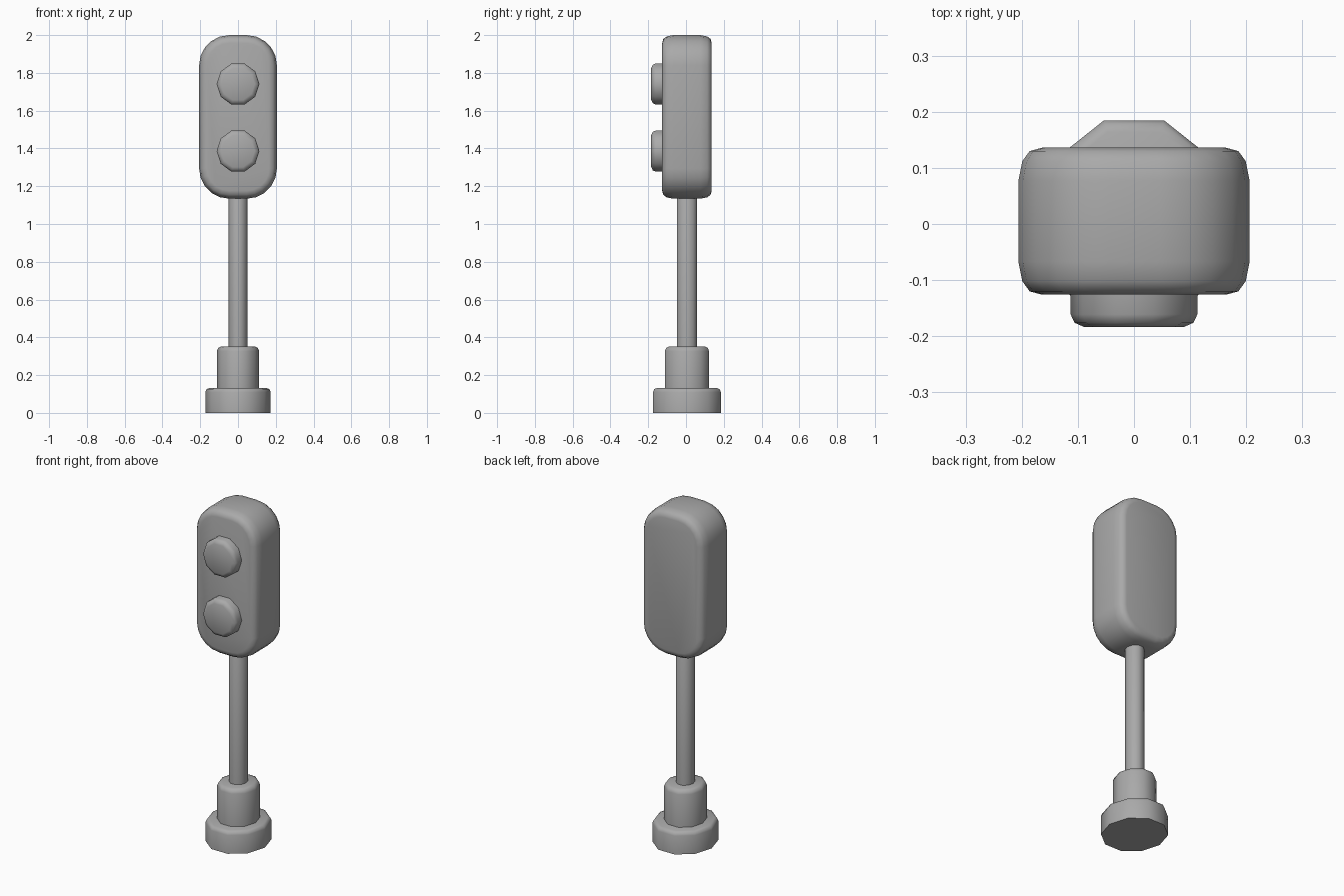
import bpy, bmesh, math

if "Cube" in bpy.data.objects:
    bpy.data.objects.remove(bpy.data.objects["Cube"], do_unlink=True)

GREY = (0.4, 0.4, 0.4, 1)
mat = bpy.data.materials.new("plain grey")
mat.use_nodes = True
mat.diffuse_color = GREY
mat.node_tree.nodes["Principled BSDF"].inputs["Base Color"].default_value = GREY

CY = 0.005  # depth centre of the post and head


def loft(name, rings):
    """Skin closed rings of points, cap both ends, shade smooth."""
    bm = bmesh.new()
    loops = [[bm.verts.new(p) for p in ring] for ring in rings]
    n = len(loops[0])
    for a, b in zip(loops, loops[1:]):
        for i in range(n):
            j = (i + 1) % n
            bm.faces.new((a[i], a[j], b[j], b[i]))
    bm.faces.new(loops[0])
    bm.faces.new(loops[-1])
    bmesh.ops.recalc_face_normals(bm, faces=bm.faces)
    mesh = bpy.data.meshes.new(name)
    bm.to_mesh(mesh)
    bm.free()
    mesh.materials.append(mat)
    obj = bpy.data.objects.new(name, mesh)
    bpy.context.collection.objects.link(obj)
    bpy.ops.object.select_all(action="DESELECT")
    obj.select_set(True)
    bpy.context.view_layer.objects.active = obj
    bpy.ops.object.shade_smooth_by_angle(angle=math.radians(50))
    return obj


def oval(rx, ry, sides=10):
    angles = [math.tau * i / sides for i in range(sides)]
    return [(rx * math.cos(a), ry * math.sin(a)) for a in angles]


def rounded_rect(w, h, r, steps=5):
    """Half sizes w and h, corner radius r."""
    pts = []
    for k, (sx, sy) in enumerate(((1, 1), (-1, 1), (-1, -1), (1, -1))):
        for i in range(steps + 1):
            a = math.pi / 2 * (k + i / steps)
            pts.append((sx * (w - r) + r * math.cos(a), sy * (h - r) + r * math.sin(a)))
    return pts


def upright(name, rx, ry, z0, z1, bevel):
    """Standing ten-sided drum with a rounded top edge."""
    profile = [(0, z0), (0, z1 - bevel), (bevel * 0.3, z1 - bevel * 0.3), (bevel, z1)]
    return loft(name, [[(x, y + CY, z) for x, y in oval(rx - d, ry - d)] for d, z in profile])


# Foot, collar and pole
upright("base_foot", 0.173, 0.189, 0, 0.132, 0.022)
upright("base_collar", 0.112, 0.123, 0.12, 0.352, 0.025)
upright("pole", 0.05, 0.055, 0.34, 1.16, 0.005)

# Signal head with softened front and back rims
rim = [(0.042, 0.131), (0.02, 0.125), (0.007, 0.107), (0, 0.072)]
profile = [(d, -y) for d, y in rim] + [(d, y) for d, y in reversed(rim)]
loft("signal_head", [
    [(x, y + CY, z + 1.567) for x, z in rounded_rect(0.206 - d, 0.433 - d, 0.16 - d)]
    for d, y in profile])

# Two lamps on the front face
for name, z0 in (("upper_lamp", 1.741), ("lower_lamp", 1.386)):
    profile = [(0, -0.1), (0, -0.161), (0.007, -0.176), (0.025, -0.184)]
    loft(name, [[(x, y, z + z0) for x, z in oval(0.113 - d, 0.114 - d)] for d, y in profile])
